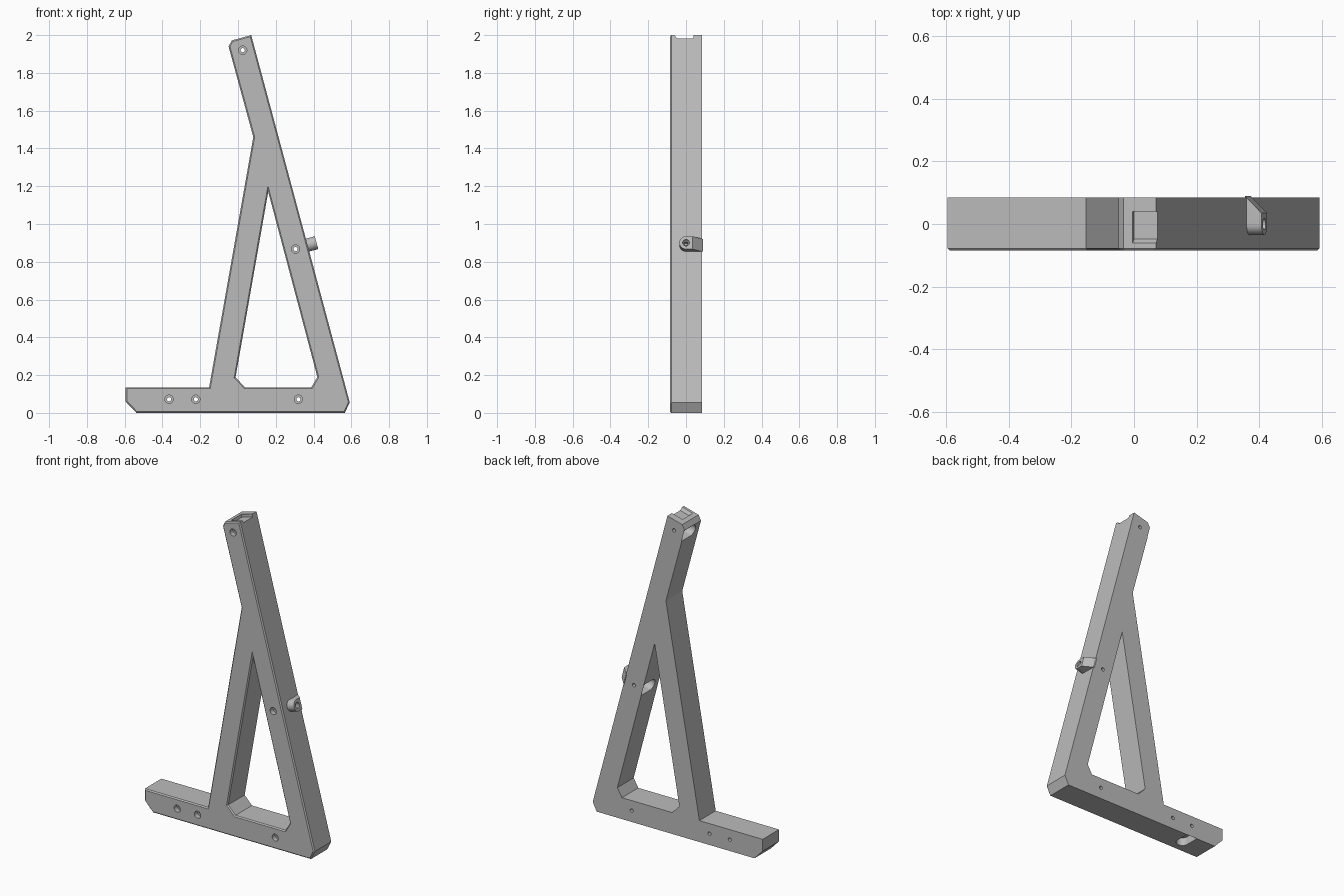
import bpy, bmesh, math
from mathutils import Matrix, Vector

if "Cube" in bpy.data.objects:
    bpy.data.objects.remove(bpy.data.objects["Cube"])

HALF = 0.085          # half thickness of the bracket
PEG_R = 0.035         # rounded front of pegs and sockets
PEG_LEN = 0.05

grey = bpy.data.materials.new("plain grey")
grey.use_nodes = True
colour = (0.5, 0.5, 0.5, 1)
grey.diffuse_color = colour
grey.node_tree.nodes["Principled BSDF"].inputs["Base Color"].default_value = colour


def make_object(name, bm):
    bmesh.ops.recalc_face_normals(bm, faces=bm.faces)
    mesh = bpy.data.meshes.new(name)
    bm.to_mesh(mesh)
    bm.free()
    mesh.materials.append(grey)
    obj = bpy.data.objects.new(name, mesh)
    bpy.context.collection.objects.link(obj)
    return obj


def cut(target, cutter):
    cutter.hide_render = True
    mod = target.modifiers.new(cutter.name, 'BOOLEAN')
    mod.operation, mod.solver, mod.object = 'DIFFERENCE', 'EXACT', cutter
    bpy.context.view_layer.objects.active = target
    bpy.ops.object.modifier_apply(modifier=mod.name)
    bpy.data.objects.remove(cutter)


def loft(name, sections, frame):
    """Closed solid through matching rings of points."""
    bm = bmesh.new()
    rings = [[bm.verts.new(frame @ Vector(p)) for p in s] for s in sections]
    n = len(rings[0])
    for a, b in zip(rings, rings[1:]):
        for i in range(n):
            j = (i + 1) % n
            bm.faces.new((a[i], a[j], b[j], b[i]))
    bm.faces.new(rings[0])
    bm.faces.new(rings[-1])
    return make_object(name, bm)


def frame_at(x, z, axis):
    """Local x runs along axis, local y stays world y."""
    across = axis.cross(Vector((0, 1, 0)))
    frame = Matrix((axis, (0, 1, 0), across)).transposed().to_4x4()
    frame.translation = (x, 0, z)
    return frame


def peg_shape(name, frame, start, grow=0.0):
    """Rounded tongue whose back slopes in towards its tip."""
    sections = []
    r = PEG_R + grow
    for x, back in ((start, HALF - start), (PEG_LEN, HALF - PEG_LEN)):
        ring = [(x, back, -r)]
        for i in range(17):
            a = -math.pi / 2 - math.pi * i / 16
            ring.append((x, r * math.cos(a), r * math.sin(a)))
        ring.append((x, back, r))
        sections.append(ring)
    return loft(name, sections, frame)


def screw_hole(name, frame, steps):
    """Turned hole; steps are (depth, radius) along local x."""
    sections = [[(d, r * math.cos(i * math.tau / 24), r * math.sin(i * math.tau / 24))
                 for i in range(24)] for d, r in steps]
    return loft(name, sections, frame)


# Bracket outline with its triangular window
outer = [(-0.595, 0.135), (-0.595, 0.06), (-0.538, 0), (0.565, 0), (0.592, 0.055),
         (0.07, 2), (-0.033, 1.972), (-0.05, 1.94), (0.081, 1.46), (-0.153, 0.135)]
window = [(0.16, 1.17), (-0.013, 0.188), (0.038, 0.135), (0.388, 0.135), (0.42, 0.19)]

bm = bmesh.new()
for loop in (outer, window):
    vs = [bm.verts.new((x, -HALF, z)) for x, z in loop]
    for i, v in enumerate(vs):
        bm.edges.new((v, vs[(i + 1) % len(vs)]))
bmesh.ops.triangle_fill(bm, edges=bm.edges[:], use_beauty=True)
ext = bmesh.ops.extrude_face_region(bm, geom=bm.faces[:], use_keep_orig=True)
bmesh.ops.translate(bm, vec=(0, 2 * HALF, 0),
                    verts=[g for g in ext["geom"] if isinstance(g, bmesh.types.BMVert)])
bmesh.ops.recalc_face_normals(bm, faces=bm.faces)
# Chamfer along the front rim only
rim = [e for e in bm.edges if all(v.co.y < 0 for v in e.verts)
       and len(e.link_faces) == 2 and e.calc_face_angle() > 1]
bmesh.ops.bevel(bm, geom=rim, offset=0.007, segments=1, affect='EDGES')
bracket = make_object("bracket_frame", bm)

along = (Vector((0.07, 0, 2)) - Vector((0.592, 0, 0.055))).normalized()
out = Vector((along.z, 0, -along.x))
up = Vector((0, 0, 1))

# Sockets open to the back and to one edge
for i, (x, z, axis) in enumerate([(0.243, 0.852, out), (-0.038, 1.903, out), (-0.365, 0, up)]):
    cut(bracket, peg_shape("socket_%d" % i, frame_at(x, z, axis), -0.02, 0.002))

# Counterbored screw holes through the thickness
for i, (x, z) in enumerate([(0.025, 1.92), (0.305, 0.867), (-0.365, 0.072),
                            (-0.223, 0.072), (0.32, 0.072)]):
    frame = Matrix.Translation((x, -HALF, z)) @ Matrix.Rotation(math.pi / 2, 4, 'Z')
    cut(bracket, screw_hole("screw_hole_%d" % i, frame,
                            [(-0.02, 0.022), (0.03, 0.022), (0.03, 0.011), (0.2, 0.011)]))

# Shallow recess in the top end, sloped at its front wall
recess = [[(x, -0.062, 0.001), (x, -0.062, 0.02), (x, 0.04, 0.02),
           (x, 0.04, -0.018), (x, -0.048, -0.018)] for x in (-0.077, 0.02)]
cut(bracket, loft("top_recess", recess, frame_at(0.07, 2, out)))

# Side peg with its own screw hole
peg_frame = frame_at(0.3675, 0.888, out)
peg = peg_shape("side_peg", peg_frame, -0.004)
cut(peg, screw_hole("peg_hole", peg_frame,
                    [(0.07, 0.018), (0.04, 0.018), (0.032, 0.01), (0.002, 0.01)]))

for obj in (bracket, peg):
    bpy.ops.object.select_all(action='DESELECT')
    obj.select_set(True)
    bpy.context.view_layer.objects.active = obj
    bpy.ops.object.shade_smooth_by_angle(angle=math.radians(25))
